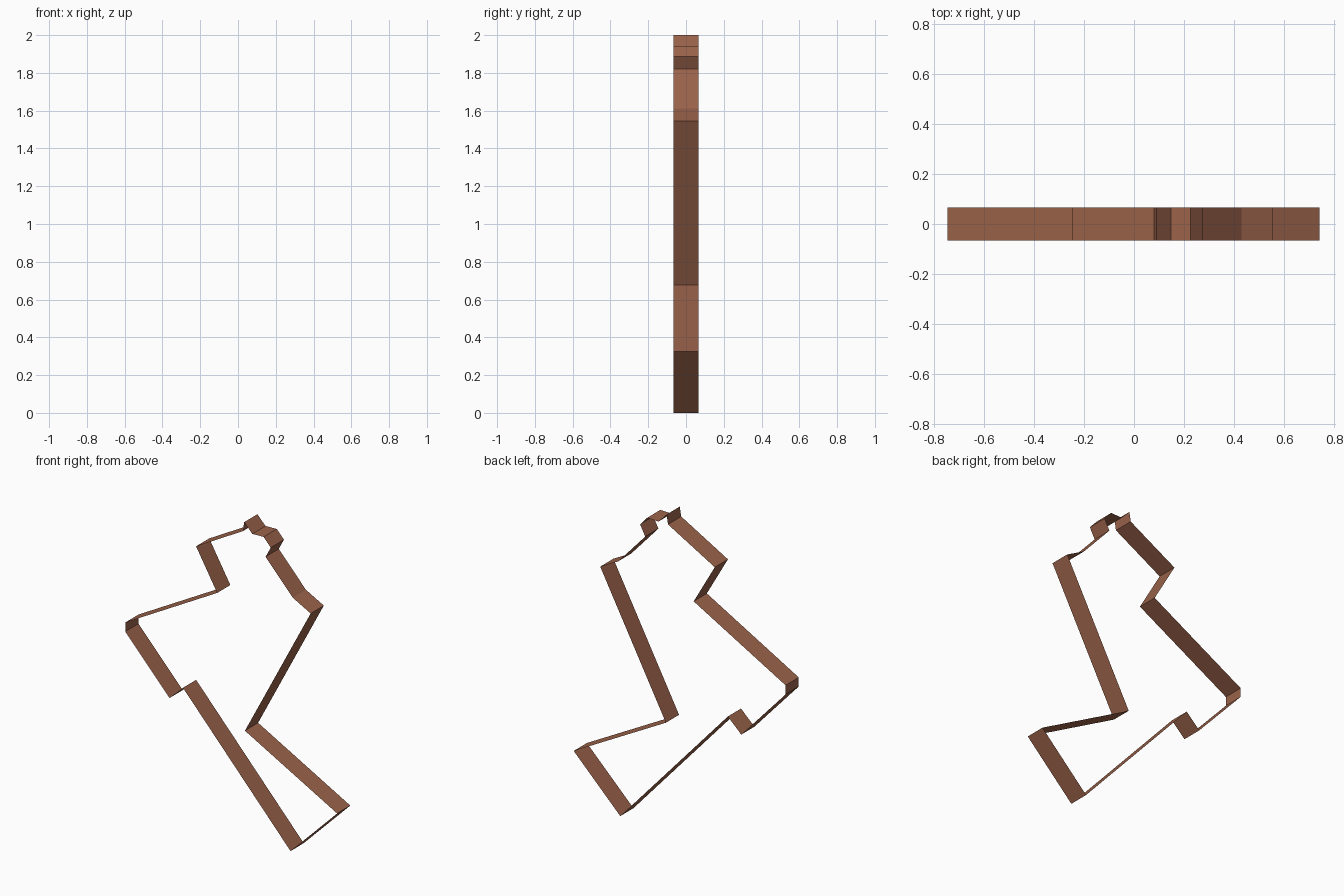
import bpy, bmesh
from mathutils import Vector

if "Cube" in bpy.data.objects:
    bpy.data.objects.remove(bpy.data.objects["Cube"])

HALF_DEPTH = 0.066

# Closed outline in the front plane (x, z), clockwise from the top spike
OUTLINE = [
    (0.09, 2.0), (0.147, 1.94), (0.226, 1.943), (0.276, 1.888), (0.24, 1.82),
    (0.43, 1.612), (0.556, 1.545), (0.095, 0.678), (0.742, 0.326),
    (0.415, 0.0), (-0.34, 0.834), (-0.434, 0.744), (-0.745, 1.082),
    (-0.745, 1.14), (-0.10, 1.50), (-0.248, 1.756), (0.08, 1.94),
]

brown = bpy.data.materials.new("warm brown")
brown.diffuse_color = (0.33, 0.125, 0.07, 1)
brown.use_nodes = True
brown.node_tree.nodes["Principled BSDF"].inputs["Base Color"].default_value = brown.diffuse_color

# Open outline band: one flat panel per outline edge, no caps
bm = bmesh.new()
front = [bm.verts.new((x, -HALF_DEPTH, z)) for x, z in OUTLINE]
back = [bm.verts.new((x, HALF_DEPTH, z)) for x, z in OUTLINE]
n = len(OUTLINE)
for i in range(n):
    j = (i + 1) % n
    bm.faces.new((front[i], front[j], back[j], back[i]))
bm.normal_update()

mesh = bpy.data.meshes.new("outline_band")
bm.to_mesh(mesh)
bm.free()
mesh.materials.append(brown)
band = bpy.data.objects.new("outline_band", mesh)
bpy.context.collection.objects.link(band)
